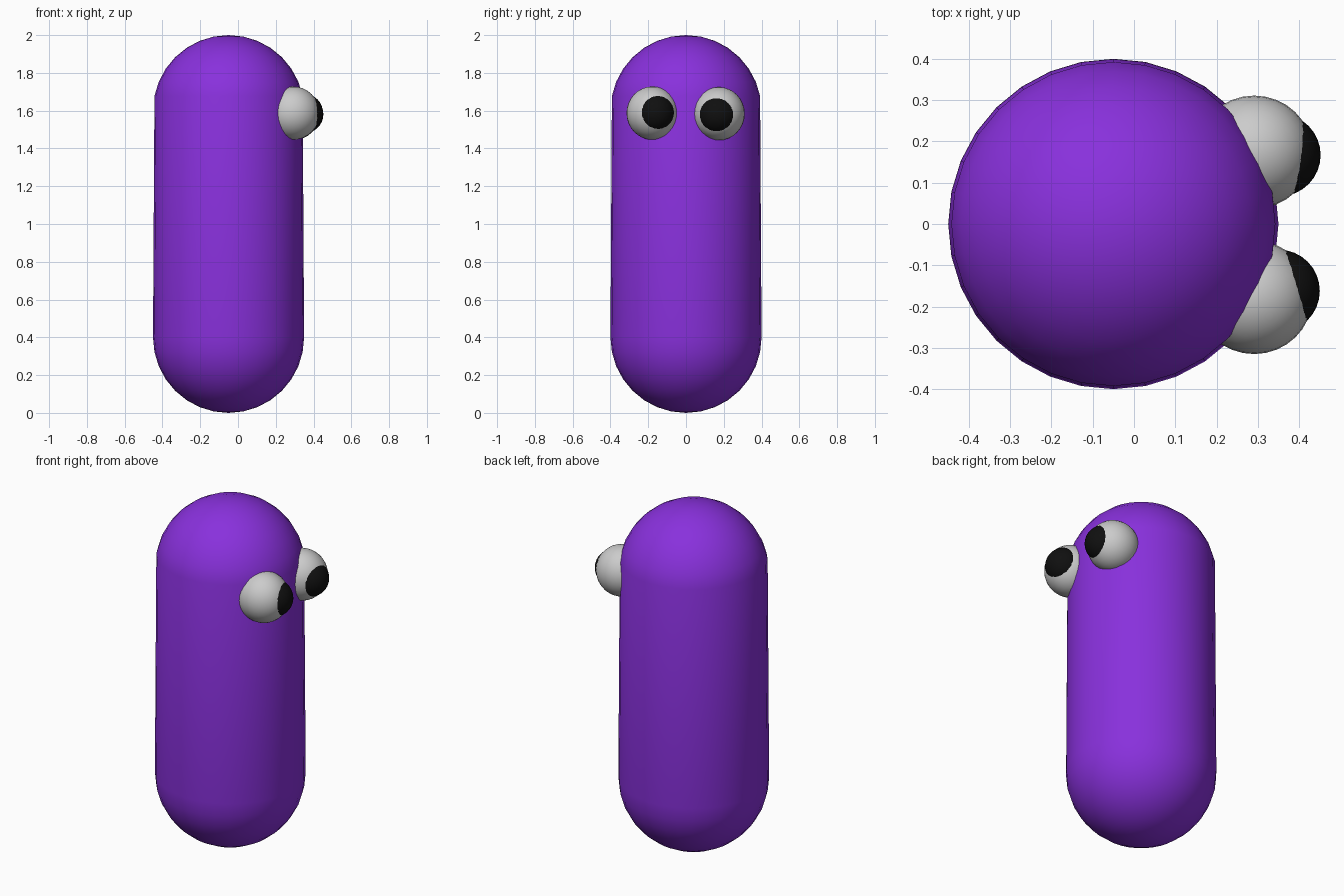
import bpy, bmesh

if "Cube" in bpy.data.objects:
    bpy.data.objects.remove(bpy.data.objects["Cube"])


def material(name, color):
    m = bpy.data.materials.new(name)
    m.diffuse_color = color
    m.use_nodes = True
    m.node_tree.nodes["Principled BSDF"].inputs["Base Color"].default_value = m.diffuse_color
    return m


def ball(name, center, radii, mat=None):
    bpy.ops.mesh.primitive_uv_sphere_add(segments=32, ring_count=16, radius=1)
    ob = bpy.context.object
    ob.name = name
    for v in ob.data.vertices:
        v.co = [c + r * p for c, r, p in zip(center, radii, v.co)]
    ob.data.shade_smooth()
    if mat:
        ob.data.materials.append(mat)
    return ob


purple = material("purple", (0.25, 0.03, 0.72, 1))
black = material("black", (0.005, 0.005, 0.005, 1))

# Body: sphere whose upper half is pulled up into a capsule
body = ball("body", (-0.05, 0, 0.4), (0.4, 0.4, 0.4), purple)
for v in body.data.vertices:
    if v.co.z > 0.41:
        v.co.z += 1.2

# Eyes with bulging pupils, the right one glancing inward
for side, y, z, pupil in (("left", 0.174, 1.584, (0.352, 0.167, 1.581)),
                          ("right", -0.178, 1.587, (0.350, -0.162, 1.589))):
    ball(side + "_eye", (0.291, y, z), (0.141, 0.137, 0.141))
    ball(side + "_pupil", pupil, (0.1, 0.1, 0.1), black)
